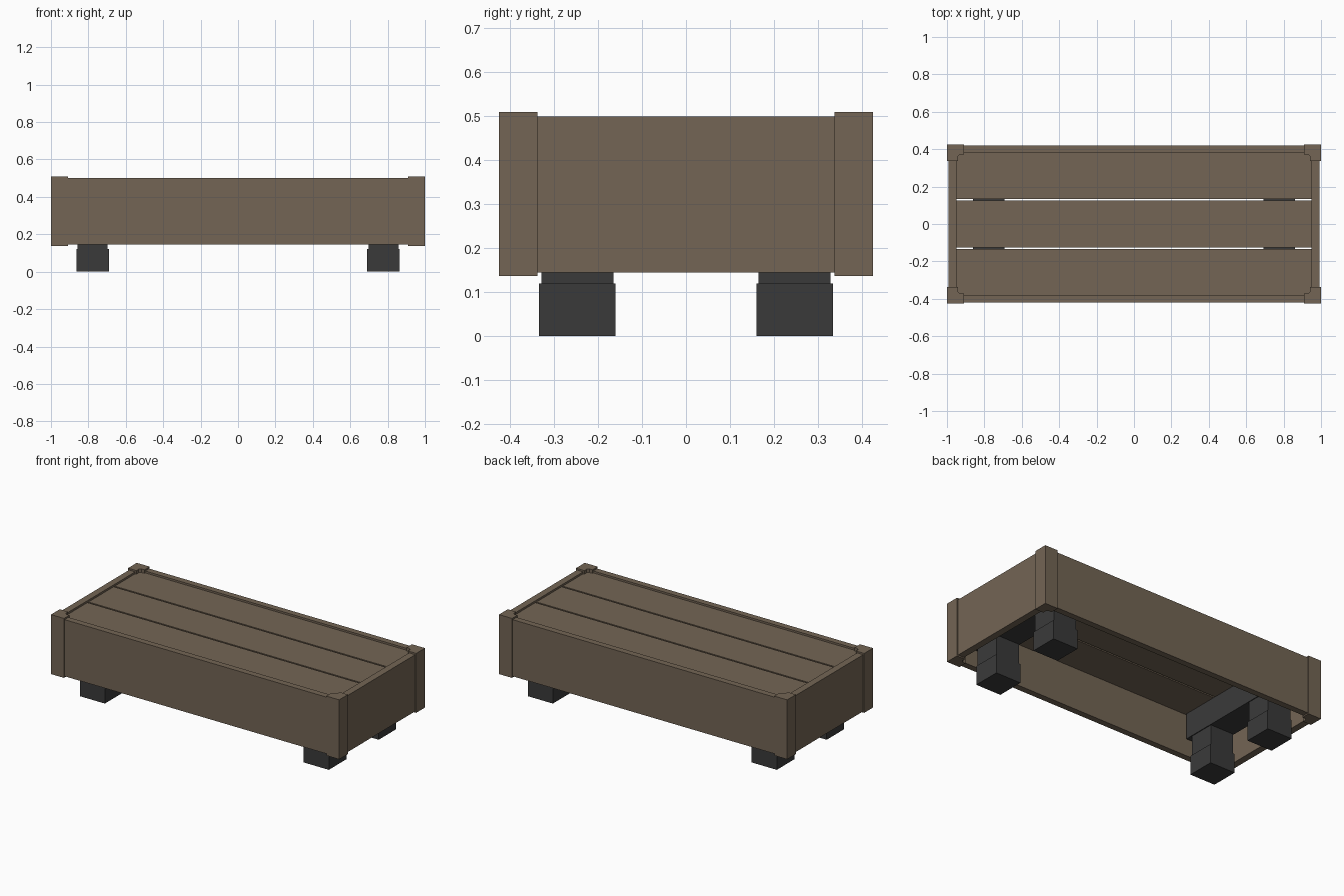
import bpy, bmesh

default = bpy.data.objects.get("Cube")
if default:
    bpy.data.objects.remove(default, do_unlink=True)


def make_material(name, colour):
    mat = bpy.data.materials.new(name)
    mat.use_nodes = True
    mat.diffuse_color = (*colour, 1)
    bsdf = next(n for n in mat.node_tree.nodes if n.type == 'BSDF_PRINCIPLED')
    bsdf.inputs["Base Color"].default_value = (*colour, 1)
    return mat


WOOD = make_material("brown wood", (0.172, 0.130, 0.089))
DARK = make_material("charcoal", (0.042, 0.042, 0.042))


def prism(name, outline, z0, z1, mat):
    """Extrude a flat outline from z0 up to z1."""
    bm = bmesh.new()
    base = bm.faces.new([bm.verts.new((x, y, z0)) for x, y in outline])
    top = bmesh.ops.extrude_face_region(bm, geom=[base])["geom"]
    verts = [v for v in top if isinstance(v, bmesh.types.BMVert)]
    bmesh.ops.translate(bm, verts=verts, vec=(0, 0, z1 - z0))
    bmesh.ops.recalc_face_normals(bm, faces=bm.faces)
    mesh = bpy.data.meshes.new(name)
    bm.to_mesh(mesh)
    bm.free()
    mesh.materials.append(mat)
    obj = bpy.data.objects.new(name, mesh)
    bpy.context.collection.objects.link(obj)
    return obj


def box(name, x0, x1, y0, y1, z0, z1, mat):
    return prism(name, [(x0, y0), (x1, y0), (x1, y1), (x0, y1)], z0, z1, mat)


# Outer and inner limits of the side boards
OX, OY, IX, IY = 0.993, 0.419, 0.95, 0.38
LOW, HIGH = 0.145, 0.50

# Side boards
for label, s in (("front", -1), ("back", 1)):
    box(label + "_board", -OX, OX, *sorted((s * IY, s * OY)), LOW, HIGH, WOOD)
for label, s in (("left", 1), ("right", -1)):
    box(label + "_board", *sorted((s * IX, s * OX)), -IY, IY, LOW, HIGH, WOOD)

# Angled corner posts wrapping the boards, with a small inner chamfer
post = [(1, 0.425), (0.91, 0.425), (0.91, 0.372), (0.93, 0.372),
        (0.942, 0.36), (0.942, 0.338), (1, 0.338)]
for side, sx in (("left", 1), ("right", -1)):
    for end, sy in (("front", -1), ("back", 1)):
        outline = [(sx * x, sy * y) for x, y in post]
        prism(f"{end}_{side}_corner_post", outline, 0.137, 0.51, WOOD)

# Three lid slats with narrow gaps
GAP, SPLIT = 0.005, 0.13
for label, y0, y1 in (("front", -IY, -SPLIT - GAP),
                      ("middle", -SPLIT + GAP, SPLIT - GAP),
                      ("back", SPLIT + GAP, IY)):
    box(label + "_slat", -IX, IX, y0, y1, 0.407, 0.488, WOOD)

# Crossbars, legs and feet
for side, sx in (("left", 1), ("right", -1)):
    box(side + "_crossbar", *sorted((sx * 0.692, sx * 0.862)),
        -0.372, 0.372, 0.247, 0.407, DARK)
    for end, sy in (("front", -1), ("back", 1)):
        box(f"{end}_{side}_leg", *sorted((sx * 0.697, sx * 0.858)),
            *sorted((sy * 0.165, sy * 0.329)), 0.12, 0.247, DARK)
        box(f"{end}_{side}_foot", *sorted((sx * 0.69, sx * 0.864)),
            *sorted((sy * 0.16, sy * 0.334)), 0, 0.12, DARK)
